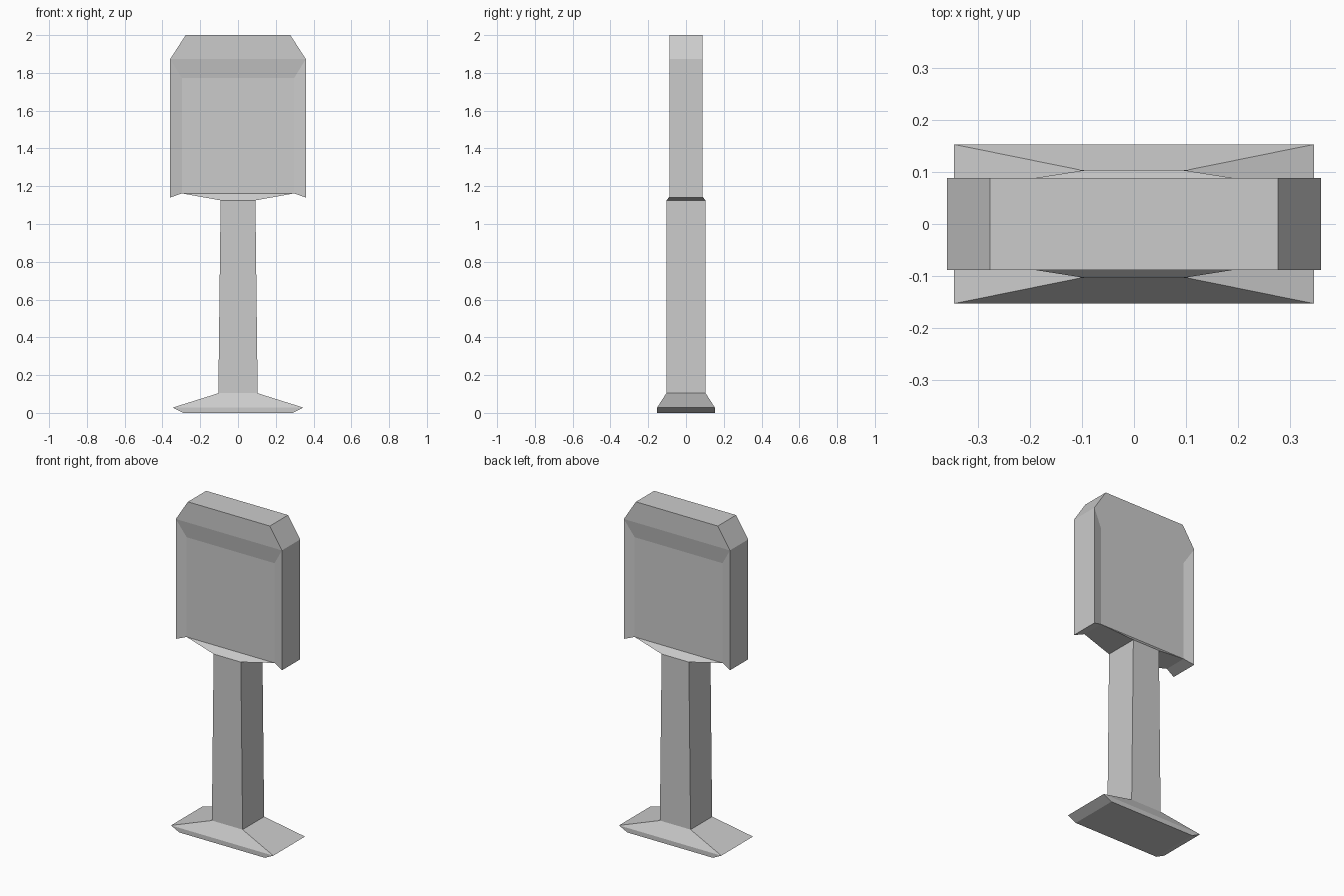
import bpy
import bmesh

cube = bpy.data.objects.get("Cube")
if cube:
    bpy.data.objects.remove(cube, do_unlink=True)

grey = bpy.data.materials.new("plain_grey")
grey.use_nodes = True
colour = (0.6, 0.6, 0.6, 1)
grey.diffuse_color = colour
grey.node_tree.nodes["Principled BSDF"].inputs["Base Color"].default_value = colour


def add_loft(bm, rings, bottom=True, top=True):
    """Join rectangles given as (half width, half depth, height)."""
    loops = [[bm.verts.new((sx * w, sy * d, z))
              for sx, sy in ((-1, -1), (1, -1), (1, 1), (-1, 1))]
             for w, d, z in rings]
    for low, high in zip(loops, loops[1:]):
        for i in range(4):
            j = (i + 1) % 4
            bm.faces.new((low[i], low[j], high[j], high[i]))
    if bottom:
        bm.faces.new(loops[0][::-1])
    if top:
        bm.faces.new(loops[-1])


def finish(bm, name):
    bmesh.ops.remove_doubles(bm, verts=bm.verts, dist=0.0001)
    bmesh.ops.recalc_face_normals(bm, faces=bm.faces)
    mesh = bpy.data.meshes.new(name)
    bm.to_mesh(mesh)
    bm.free()
    mesh.materials.append(grey)
    bpy.context.collection.objects.link(bpy.data.objects.new(name, mesh))


# Shared joints between the parts
neck_foot = (0.104, 0.104, 0.104)
neck_top = (0.092, 0.104, 1.125)
collar = (0.297, 0.0715, 1.162)

# Flared foot and tapered post
bm = bmesh.new()
add_loft(bm, [(0.29, 0.153, 0), (0.346, 0.153, 0.028), neck_foot])
finish(bm, "base")
bm = bmesh.new()
add_loft(bm, [neck_foot, neck_top])
finish(bm, "neck")

# Head: collar underneath, shallow recessed panel on both faces
bm = bmesh.new()
add_loft(bm, [neck_top, collar], top=False)
rim_y = 0.088
panel_x, panel_y, panel_z = collar
half_outer = [(0.359, 1.14), (0.359, 1.873), (0.277, 2.0)]
half_inner = [(panel_x, panel_z), (panel_x, 1.772)]


def mirrored(points):
    return points + [(-x, z) for x, z in reversed(points)]


sides = []
for s in (-1, 1):
    outer = [bm.verts.new((x, s * rim_y, z)) for x, z in mirrored(half_outer)]
    inner = [bm.verts.new((x, s * panel_y, z)) for x, z in mirrored(half_inner)]
    bm.faces.new(inner)                                         # panel
    bm.faces.new(outer[1:5])                                    # top plate
    bm.faces.new((outer[0], outer[1], inner[1], inner[0]))      # left slope
    bm.faces.new((outer[1], outer[4], inner[2], inner[1]))      # top slope
    bm.faces.new((outer[4], outer[5], inner[3], inner[2]))      # right slope
    sides.append([inner[0]] + outer + [inner[3]])

# Edge walls around the head, including the two lower lips
front, back = sides
for i in range(len(front) - 1):
    bm.faces.new((front[i], front[i + 1], back[i + 1], back[i]))
finish(bm, "head")
